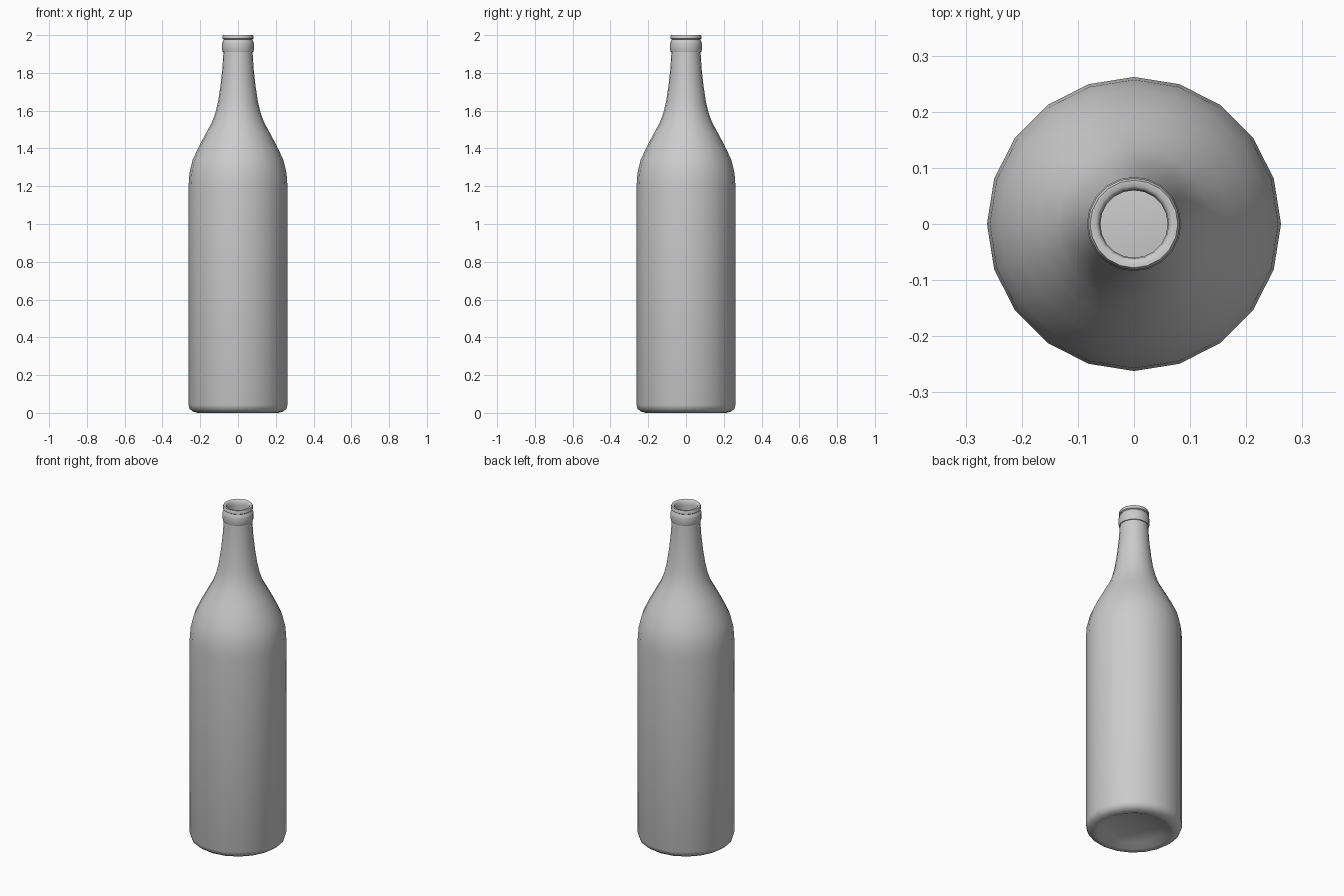
import bpy, bmesh, math

SIDES = 20

# Outer silhouette (radius, height), from the punt centre up to the lip
outer = [(0, 0.045), (0.09, 0.04), (0.16, 0.022), (0.2, 0.003), (0.215, 0.0),
         (0.238, 0.007), (0.255, 0.02), (0.262, 0.042), (0.262, 1.2),
         (0.257, 1.27), (0.24, 1.34), (0.207, 1.41), (0.17, 1.48),
         (0.137, 1.54), (0.118, 1.595), (0.105, 1.65), (0.093, 1.73),
         (0.083, 1.82), (0.077, 1.91)]
# Collar, groove and rolled lip
lip = [(0.081, 1.911), (0.084, 1.92), (0.084, 1.955), (0.081, 1.967),
       (0.076, 1.973), (0.076, 1.977), (0.082, 1.981), (0.082, 1.993),
       (0.078, 2.0), (0.068, 2.0), (0.062, 1.994)]
# Inside wall, back down to the inner floor
inner = [(0.06, 1.97), (0.062, 1.9), (0.069, 1.81), (0.079, 1.72),
         (0.091, 1.64), (0.122, 1.535), (0.155, 1.475), (0.193, 1.4),
         (0.226, 1.33), (0.242, 1.265), (0.247, 1.2), (0.247, 0.05),
         (0.225, 0.03), (0.16, 0.04), (0.09, 0.055), (0, 0.06)]


def lathe(name, profile):
    bm = bmesh.new()
    rings = []
    for r, z in profile:
        n = 1 if r == 0 else SIDES
        rings.append([bm.verts.new((r * math.cos(2 * math.pi * i / SIDES),
                                    r * math.sin(2 * math.pi * i / SIDES), z))
                      for i in range(n)])
    for a, b in zip(rings, rings[1:]):
        for i in range(SIDES):
            j = (i + 1) % SIDES
            quad = [a[i % len(a)], a[j % len(a)], b[j % len(b)], b[i % len(b)]]
            bm.faces.new(list(dict.fromkeys(quad)))
    bmesh.ops.recalc_face_normals(bm, faces=bm.faces)
    mesh = bpy.data.meshes.new(name)
    bm.to_mesh(mesh)
    bm.free()
    obj = bpy.data.objects.new(name, mesh)
    bpy.context.collection.objects.link(obj)
    bpy.context.view_layer.objects.active = obj
    obj.select_set(True)
    bpy.ops.object.shade_smooth_by_angle(angle=math.radians(50))
    return obj


# Glass bottle as one hollow turned body
lathe("bottle", outer + lip + inner)
